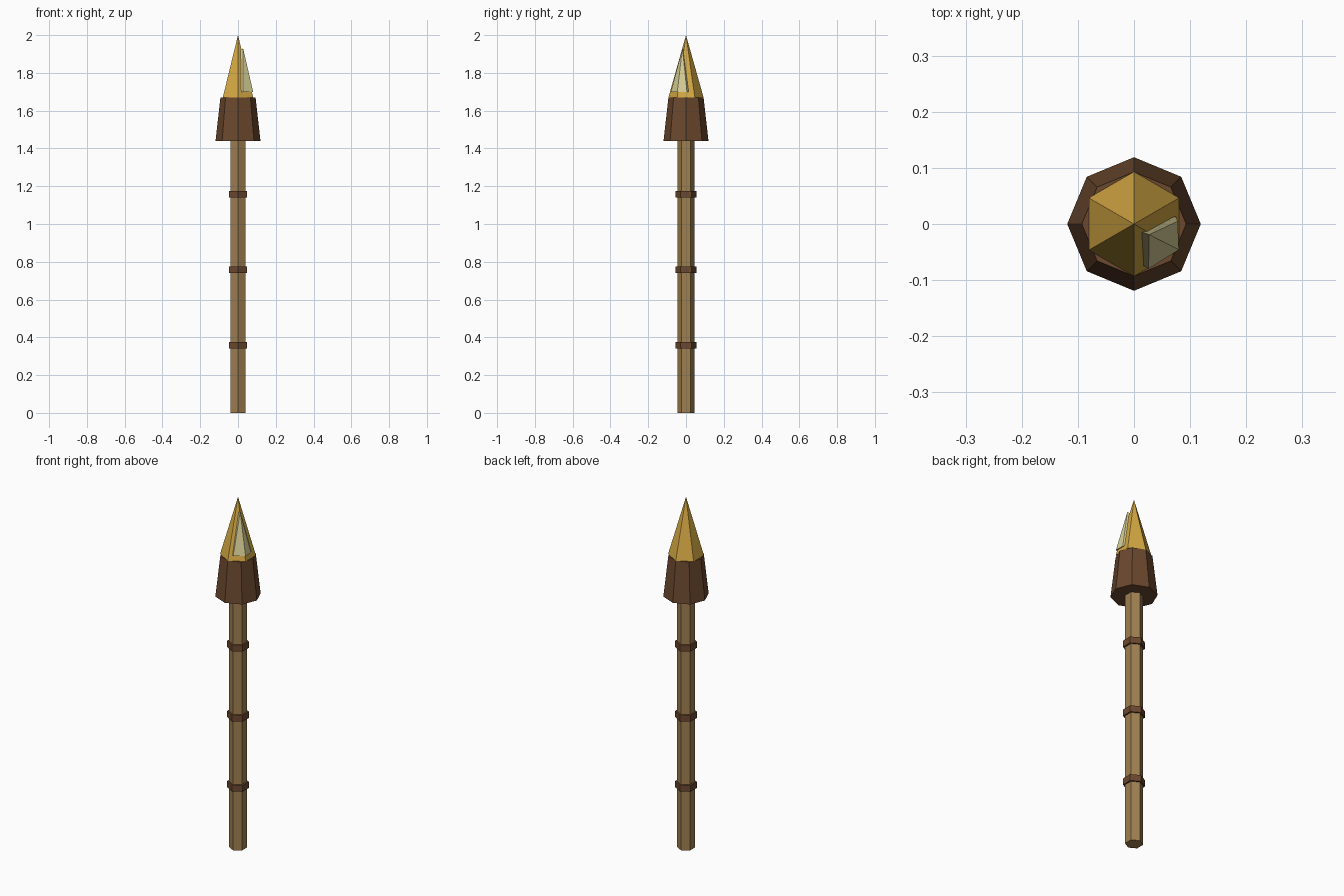
import bpy, bmesh
from math import cos, sin, pi
from mathutils import Vector

cube = bpy.data.objects.get("Cube")
if cube:
    bpy.data.objects.remove(cube)


def material(name, rgb):
    """Flat colour from 8-bit sRGB values, stored as linear."""
    lin = [((c / 255 + 0.055) / 1.055) ** 2.4 for c in rgb]
    mat = bpy.data.materials.new(name)
    mat.use_nodes = True
    mat.diffuse_color = (*lin, 1)
    mat.node_tree.nodes["Principled BSDF"].inputs["Base Color"].default_value = (*lin, 1)
    return mat


wood = material("light wood", (160, 128, 80))
leather = material("dark brown", (107, 72, 46))
gold = material("gold", (212, 168, 67))
pale = material("pale gold", (216, 207, 150))


def finish(name, bm, mat):
    bmesh.ops.recalc_face_normals(bm, faces=bm.faces)
    mesh = bpy.data.meshes.new(name)
    bm.to_mesh(mesh)
    bm.free()
    mesh.materials.append(mat)
    obj = bpy.data.objects.new(name, mesh)
    bpy.context.collection.objects.link(obj)
    return obj


def tapered(name, sides, r_low, r_high, z_low, z_high, mat):
    """Prism, frustum or (r_high = 0) pyramid with a corner on +y."""
    bm = bmesh.new()
    angles = [pi / 2 + 2 * pi * i / sides for i in range(sides)]

    def ring(r, z):
        return [bm.verts.new((r * cos(a), r * sin(a), z)) for a in angles]

    low = ring(r_low, z_low)
    bm.faces.new(low)
    if r_high:
        high = ring(r_high, z_high)
        bm.faces.new(high)
    else:
        high = [bm.verts.new((0, 0, z_high))] * sides
    for i in range(sides):
        j = (i + 1) % sides
        corners = [low[i], low[j], high[j]]
        if r_high:
            corners.append(high[i])
        bm.faces.new(corners)
    return finish(name, bm, mat)


# Shaft with three wrapped bands
tapered("shaft", 6, 0.046, 0.046, 0, 1.46, wood)
for i, z in enumerate((0.34, 0.74, 1.14)):
    tapered(f"band_{i + 1}", 6, 0.056, 0.056, z, z + 0.036, leather)

# Collar and pointed tip
tapered("collar", 8, 0.119, 0.093, 1.44, 1.67, leather)
tapered("tip", 6, 0.093, 0, 1.67, 2.0, gold)

# Pale chip folded over one ridge of the tip
base, top = 1.70, 1.93
outer = [(0.027, -0.019, top), (0.078, 0.005, base),
         (0.080, -0.046, base), (0.026, -0.080, base)]
inner = [(0.013, -0.014, top - 0.01), (0.074, 0.014, base),
         (0.070, -0.040, base), (0.015, -0.073, base)]
bm = bmesh.new()
out = [bm.verts.new(Vector(p)) for p in outer]
inn = [bm.verts.new(Vector(p)) for p in inner]
for side in (out, inn):
    bm.faces.new((side[0], side[1], side[2]))
    bm.faces.new((side[0], side[2], side[3]))
for i in range(4):
    j = (i + 1) % 4
    bm.faces.new((out[i], out[j], inn[j], inn[i]))
finish("tip_highlight", bm, pale)
